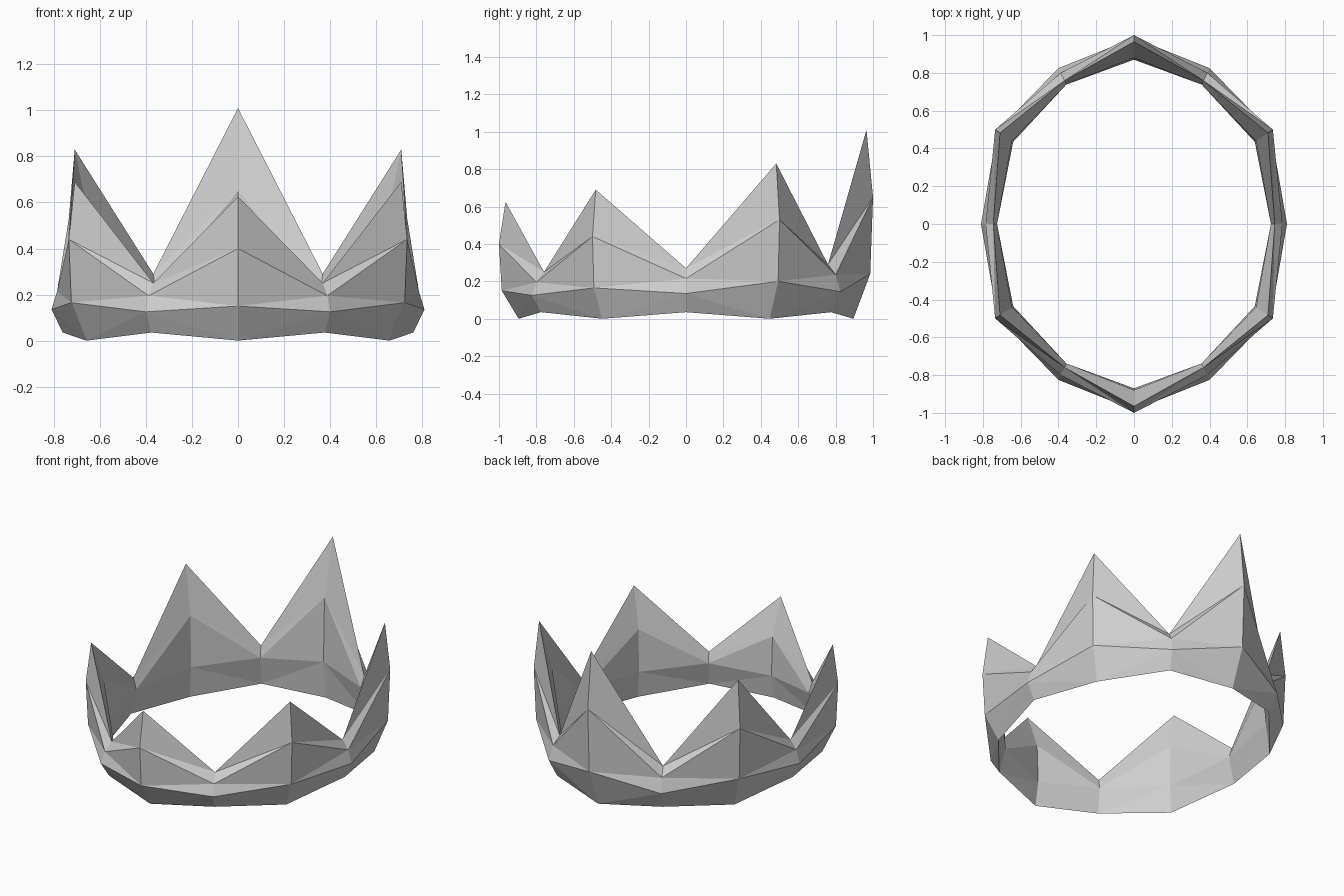
import bpy
import bmesh

cube = bpy.data.objects.get("Cube")
if cube:
    bpy.data.objects.remove(cube, do_unlink=True)

# Single metal colour
metal = bpy.data.materials.new("grey metal")
metal.use_nodes = True
GREY = (0.62, 0.62, 0.62, 1.0)
metal.diffuse_color = GREY
metal.node_tree.nodes["Principled BSDF"].inputs["Base Color"].default_value = GREY

# Scale of each ring point relative to its widest place in plan
PEAK_SCALE = dict(foot=0.895, belt=0.985, outer=1.0, tip=0.965, inner=0.88, low=0.87)
DIP_SCALE = dict(foot=0.94, belt=1.0, outer=0.97, rim=0.92, low=0.895)

# Half of the crown, front to back: plan position and heights
PEAKS = [
    ((0.0, -1.0), dict(foot=0, belt=0.15, outer=0.40, tip=0.625, inner=0.40, low=0.15)),
    ((0.735, -0.50), dict(foot=0, belt=0.165, outer=0.44, tip=0.69, inner=0.44, low=0.17)),
    ((0.735, 0.50), dict(foot=0, belt=0.20, outer=0.53, tip=0.83, inner=0.53, low=0.20)),
    ((0.0, 1.0), dict(foot=0, belt=0.24, outer=0.65, tip=1.01, inner=0.65, low=0.24)),
]
DIPS = [
    ((0.40, -0.825), dict(foot=0.035, belt=0.125, outer=0.195, rim=0.25, low=0.185)),
    ((0.81, 0.0), dict(foot=0.035, belt=0.135, outer=0.215, rim=0.27, low=0.20)),
    ((0.40, 0.825), dict(foot=0.035, belt=0.145, outer=0.235, rim=0.29, low=0.22)),
]

bm = bmesh.new()


def column(plan, heights, scale):
    """Make the named points of one upright column of the crown."""
    return {name: bm.verts.new((plan[0] * scale[name], plan[1] * scale[name], z))
            for name, z in heights.items()}


def panel(p, d):
    """Facets between a peak column and a neighbouring dip column."""
    facets = [
        # outer skirt and wall
        (p["foot"], d["belt"], p["belt"]),
        (p["foot"], d["foot"], d["belt"]),
        (p["belt"], d["belt"], d["outer"]),
        (p["belt"], d["outer"], p["outer"]),
        # sloping top edge
        (p["outer"], d["outer"], d["rim"]),
        (p["outer"], d["rim"], p["tip"]),
        # inner wall
        (p["tip"], d["rim"], p["inner"]),
        (p["inner"], d["rim"], d["low"]),
        (p["inner"], d["low"], p["low"]),
        (p["low"], d["low"], d["foot"]),
        (p["low"], d["foot"], p["foot"]),
    ]
    for facet in facets:
        bm.faces.new(facet)


# Half crown: each dip joins the peaks on either side of it
peaks = [column(plan, heights, PEAK_SCALE) for plan, heights in PEAKS]
dips = [column(plan, heights, DIP_SCALE) for plan, heights in DIPS]
for i, dip in enumerate(dips):
    panel(peaks[i], dip)
    panel(peaks[i + 1], dip)

# Mirror to the other side and weld on the centre line
half = bm.verts[:] + bm.edges[:] + bm.faces[:]
bmesh.ops.mirror(bm, geom=half, axis='X', merge_dist=0.0001)
bmesh.ops.remove_doubles(bm, verts=bm.verts[:], dist=0.0001)
bmesh.ops.recalc_face_normals(bm, faces=bm.faces[:])

mesh = bpy.data.meshes.new("crown_band")
bm.to_mesh(mesh)
bm.free()
mesh.materials.append(metal)
crown = bpy.data.objects.new("crown_band", mesh)
bpy.context.collection.objects.link(crown)
